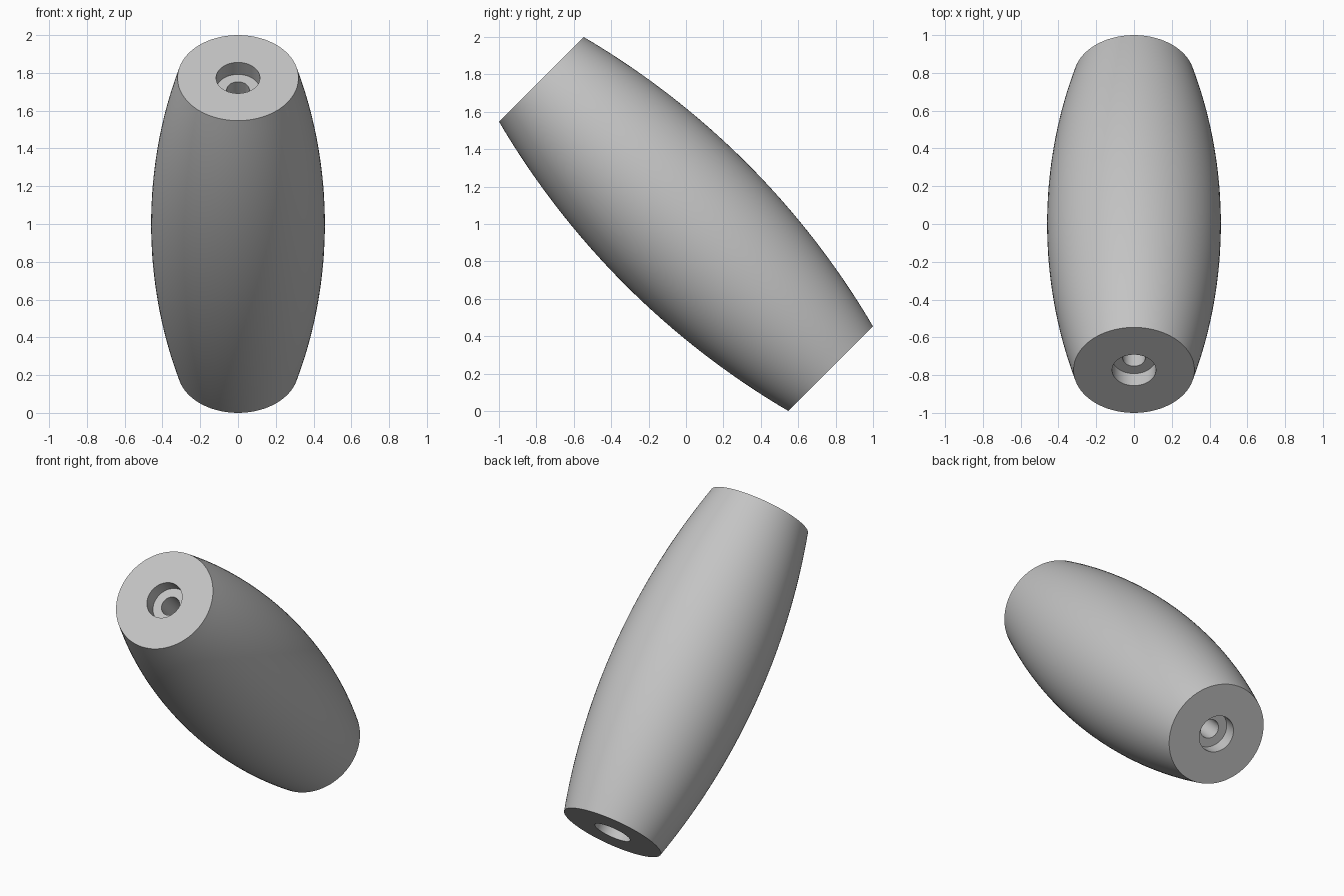
import bpy, bmesh, math
from mathutils import Matrix

if "Cube" in bpy.data.objects:
    bpy.data.objects.remove(bpy.data.objects["Cube"])

HALF, R_END, R_MID = 1.094, 0.32, 0.46      # half length, cap and belly radii
R_BORE, R_RECESS, DEPTH = 0.06, 0.116, 0.09  # through hole and end recess
SIDES, STEPS = 96, 32

# Half profile: belly arc, then stepped hole
sag = R_MID - R_END
arc_r = (HALF**2 + sag**2) / (2 * sag)
ts = [-HALF + 2 * HALF * i / STEPS for i in range(STEPS + 1)]
profile = [(R_MID - arc_r + math.sqrt(arc_r**2 - t * t), t) for t in ts]
profile += [(R_RECESS, HALF), (R_RECESS, HALF - DEPTH), (R_BORE, HALF - DEPTH),
            (R_BORE, DEPTH - HALF), (R_RECESS, DEPTH - HALF), (R_RECESS, -HALF)]

# Revolve the closed profile
bm = bmesh.new()
rings = []
for k in range(SIDES):
    a = 2 * math.pi * k / SIDES
    rings.append([bm.verts.new((r * math.cos(a), r * math.sin(a), t)) for r, t in profile])
n = len(profile)
for k in range(SIDES):
    p, q = rings[k], rings[(k + 1) % SIDES]
    for i in range(n):
        j = (i + 1) % n
        bm.faces.new((p[i], q[i], q[j], p[j]))
bmesh.ops.recalc_face_normals(bm, faces=bm.faces[:])

# Lean the axis 45 degrees towards the front
bm.transform(Matrix.Translation((0, 0, 1)) @ Matrix.Rotation(math.radians(45), 4, 'X'))
mesh = bpy.data.meshes.new("barrel_handle")
bm.to_mesh(mesh)
bm.free()

grey = bpy.data.materials.new("light grey")
grey.diffuse_color = (0.55, 0.55, 0.55, 1)
grey.use_nodes = True
grey.node_tree.nodes["Principled BSDF"].inputs["Base Color"].default_value = grey.diffuse_color
mesh.materials.append(grey)
handle = bpy.data.objects.new("barrel_handle", mesh)
bpy.context.collection.objects.link(handle)
bpy.context.view_layer.objects.active = handle
handle.select_set(True)
bpy.ops.object.shade_smooth_by_angle(angle=math.radians(30))
